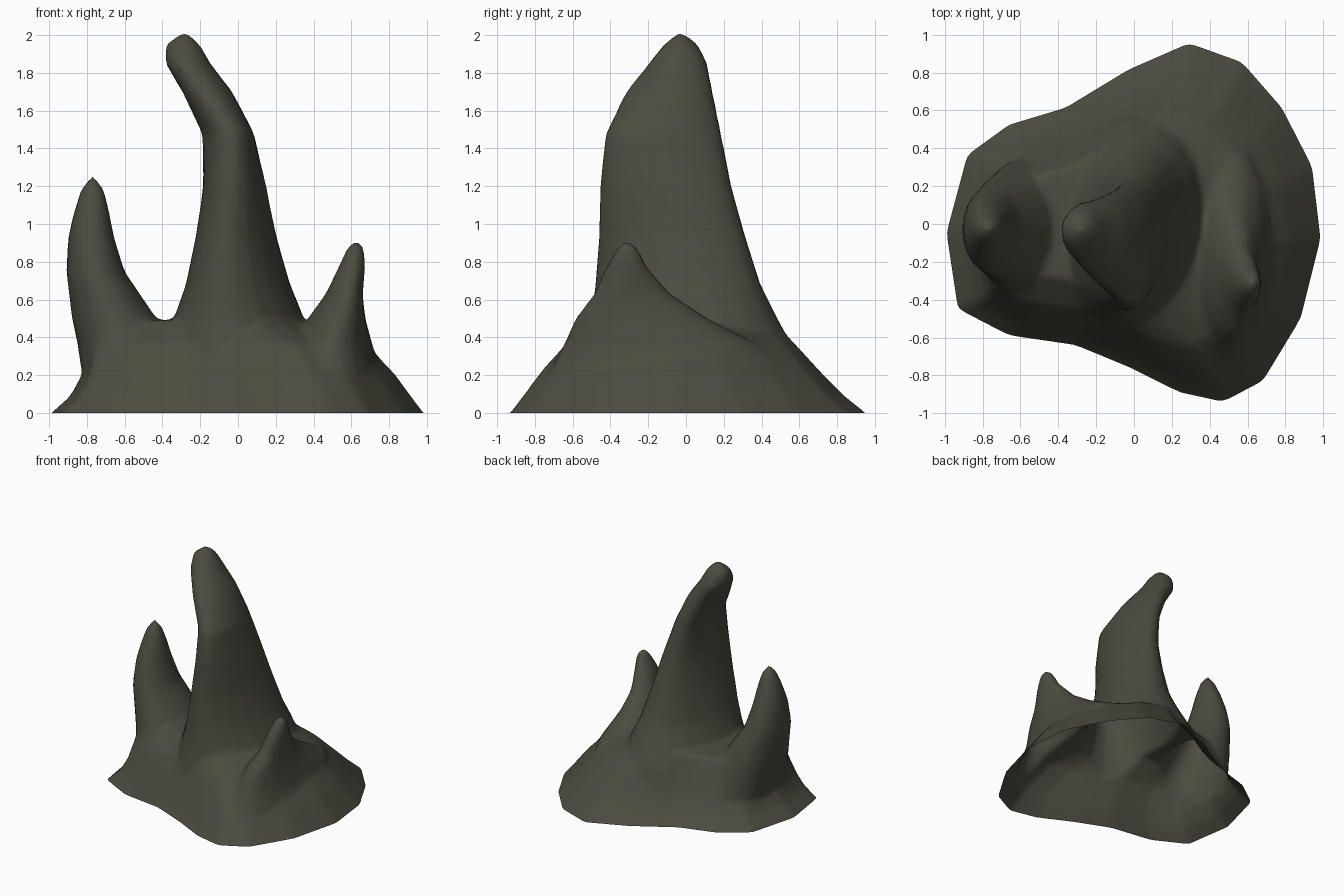
import bpy, bmesh, math

if "Cube" in bpy.data.objects:
    bpy.data.objects.remove(bpy.data.objects["Cube"])

stone = bpy.data.materials.new("dark olive stone")
stone.diffuse_color = (0.07, 0.07, 0.05, 1)
stone.use_nodes = True
stone.node_tree.nodes["Principled BSDF"].inputs["Base Color"].default_value = stone.diffuse_color

# Uneven outline of the foot, counter-clockwise seen from above
FOOT = [(-.99, -.05), (-.93, -.45), (-.66, -.59), (-.31, -.64), (-.02, -.76), (.24, -.89),
        (.47, -.94), (.68, -.83), (.88, -.50), (.985, -.08), (.94, .30), (.78, .61),
        (.57, .85), (.29, .95), (-.03, .81), (-.36, .61), (-.66, .52), (-.88, .36)]
ROUND = [(math.cos(i * math.tau / 18), math.sin(i * math.tau / 18)) for i in range(18)]


def loft(bm, shape, rings, tip=None):
    """Closed skin through copies of shape fitted to (x0, x1, y0, y1, z, shear) boxes."""
    loops = []
    for x0, x1, y0, y1, z, *shear in rings:
        s = shear[0] if shear else 0
        cx, cy, rx, ry = (x0 + x1) / 2, (y0 + y1) / 2, (x1 - x0) / 2, (y1 - y0) / 2
        loops.append([bm.verts.new((cx + rx * u + s * ry * v, cy + ry * v, z))
                      for u, v in shape])
    n = len(shape)
    for a, b in zip(loops, loops[1:]):
        for i in range(n):
            j = (i + 1) % n
            bm.faces.new((a[i], a[j], b[j], b[i]))
    bm.faces.new(loops[0][::-1])
    if tip:
        t = bm.verts.new(tip)
        for i in range(n):
            bm.faces.new((loops[-1][i], loops[-1][(i + 1) % n], t))
    else:
        bm.faces.new(loops[-1])


bm = bmesh.new()
# Spreading mound, started below ground so that the rim can be trimmed cleanly
unit_foot = [(x / .99, y / .945) for x, y in FOOT]
loft(bm, unit_foot, [(-1.10, 1.07, -1.06, 1.06, -.1), (-.99, .99, -.94, .95, 0),
                     (-.89, .92, -.87, .84, .09), (-.83, .84, -.79, .73, .2),
                     (-.80, .69, -.65, .585, .36), (-.66, .33, -.44, .46, .49)])
# Tall leaning spire
loft(bm, ROUND, [(-.38, .34, -.50, .52, .1), (-.42, .37, -.57, .59, .22, .05),
                 (-.39, .38, -.535, .555, .38, .1),
                 (-.33, .34, -.505, .48, .52, .13), (-.27, .27, -.485, .40, .68, .15),
                 (-.22, .20, -.465, .32, .93, .13), (-.185, .15, -.46, .245, 1.2, .06),
                 (-.19, .085, -.43, .19, 1.48, -.06), (-.295, -.03, -.32, .145, 1.7),
                 (-.385, -.145, -.20, .115, 1.85), (-.385, -.20, -.12, .065, 1.95)],
     tip=(-.28, -.03, 2.025))
# Left spire
loft(bm, ROUND, [(-.72, -.34, -.36, .30, .08), (-.83, -.33, -.42, .35, .22),
                 (-.85, -.36, -.37, .32, .36), (-.88, -.43, -.32, .28, .5),
                 (-.91, -.60, -.26, .20, .75),
                 (-.90, -.655, -.20, .14, .93), (-.87, -.68, -.15, .09, 1.06),
                 (-.83, -.71, -.09, .03, 1.19)], tip=(-.77, -.03, 1.265))
# Right spire with a ridge running backwards
loft(bm, ROUND, [(.28, .62, -.62, .36, .08), (.24, .75, -.74, .48, .2),
                 (.28, .715, -.655, .40, .355),
                 (.37, .675, -.59, .12, .5, -.04), (.465, .66, -.49, -.08, .63, -.08),
                 (.535, .675, -.42, -.21, .78), (.575, .67, -.37, -.25, .87)],
     tip=(.625, -.31, .925))
mesh = bpy.data.meshes.new("rock_spires")
bm.to_mesh(mesh)
bm.free()
rock = bpy.data.objects.new("rock_spires", mesh)
bpy.context.collection.objects.link(rock)
bpy.context.view_layer.objects.active = rock
rock.select_set(True)

# Fuse the parts, soften the joints and reduce to broad facets
fuse = rock.modifiers.new("fuse", 'REMESH')
fuse.mode, fuse.voxel_size = 'VOXEL', .022
soften = rock.modifiers.new("soften", 'SMOOTH')
soften.factor, soften.iterations = .5, 8
reduce = rock.modifiers.new("reduce", 'DECIMATE')
reduce.ratio = .1
for name in ("fuse", "soften", "reduce"):
    bpy.ops.object.modifier_apply(modifier=name)

# Trim at the ground, leaving the shell open underneath
bm = bmesh.new()
bm.from_mesh(rock.data)
bmesh.ops.bisect_plane(bm, geom=bm.verts[:] + bm.edges[:] + bm.faces[:],
                       plane_co=(0, 0, 0), plane_no=(0, 0, 1), clear_inner=True)
bm.to_mesh(rock.data)
bm.free()
rock.data.materials.clear()
rock.data.materials.append(stone)
for p in rock.data.polygons:
    p.use_smooth = True
    p.material_index = 0
